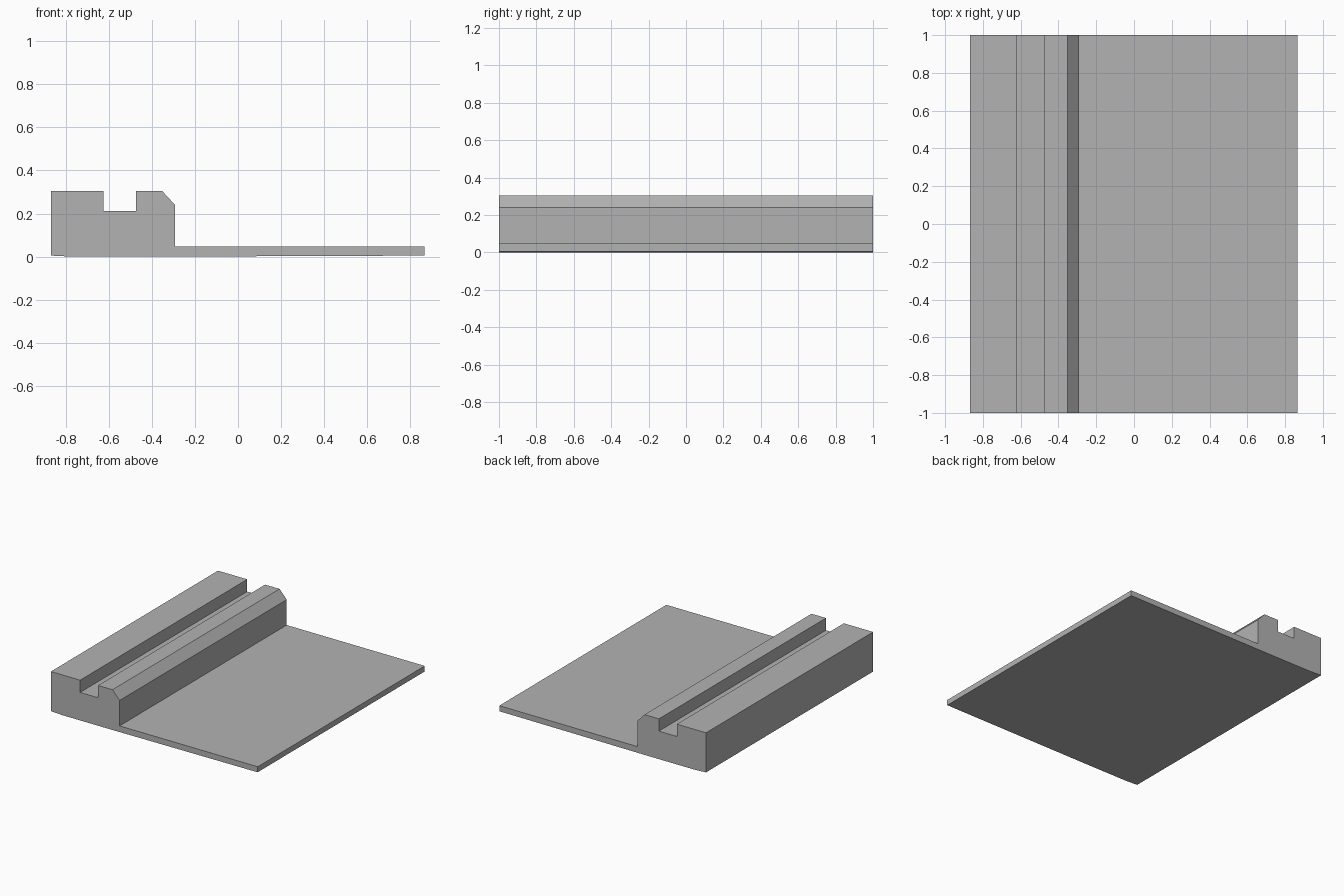
import bpy
import bmesh

cube = bpy.data.objects.get("Cube")
if cube:
    bpy.data.objects.remove(cube, do_unlink=True)

# Single grey material
grey = bpy.data.materials.new("plain grey")
grey.use_nodes = True
colour = (0.45, 0.45, 0.45, 1)
grey.diffuse_color = colour
grey.node_tree.nodes["Principled BSDF"].inputs["Base Color"].default_value = colour


def extrude_profile(name, profile, y_front, y_back):
    """Extrude an x-z outline along y into a closed solid."""
    bm = bmesh.new()
    face = bm.faces.new([bm.verts.new((x, y_front, z)) for x, z in profile])
    result = bmesh.ops.extrude_face_region(bm, geom=[face])
    moved = [v for v in result["geom"] if isinstance(v, bmesh.types.BMVert)]
    bmesh.ops.translate(bm, verts=moved, vec=(0, y_back - y_front, 0))
    bmesh.ops.recalc_face_normals(bm, faces=bm.faces)
    mesh = bpy.data.meshes.new(name)
    bm.to_mesh(mesh)
    bm.free()
    mesh.materials.append(grey)
    obj = bpy.data.objects.new(name, mesh)
    bpy.context.collection.objects.link(obj)
    return obj


# Thin plate with a grooved, chamfered rail along its right edge
outline = [
    (-0.868, 0.005), (-0.77, 0), (-0.4, 0), (0.865, 0.005),  # underside
    (0.865, 0.047), (-0.292, 0.047),                         # plate top
    (-0.292, 0.24), (-0.352, 0.305),                         # chamfer
    (-0.473, 0.305), (-0.473, 0.212),                        # groove
    (-0.623, 0.212), (-0.623, 0.305),
    (-0.868, 0.305),
]
extrude_profile("grooved_rail_plate", outline, -1, 1)
